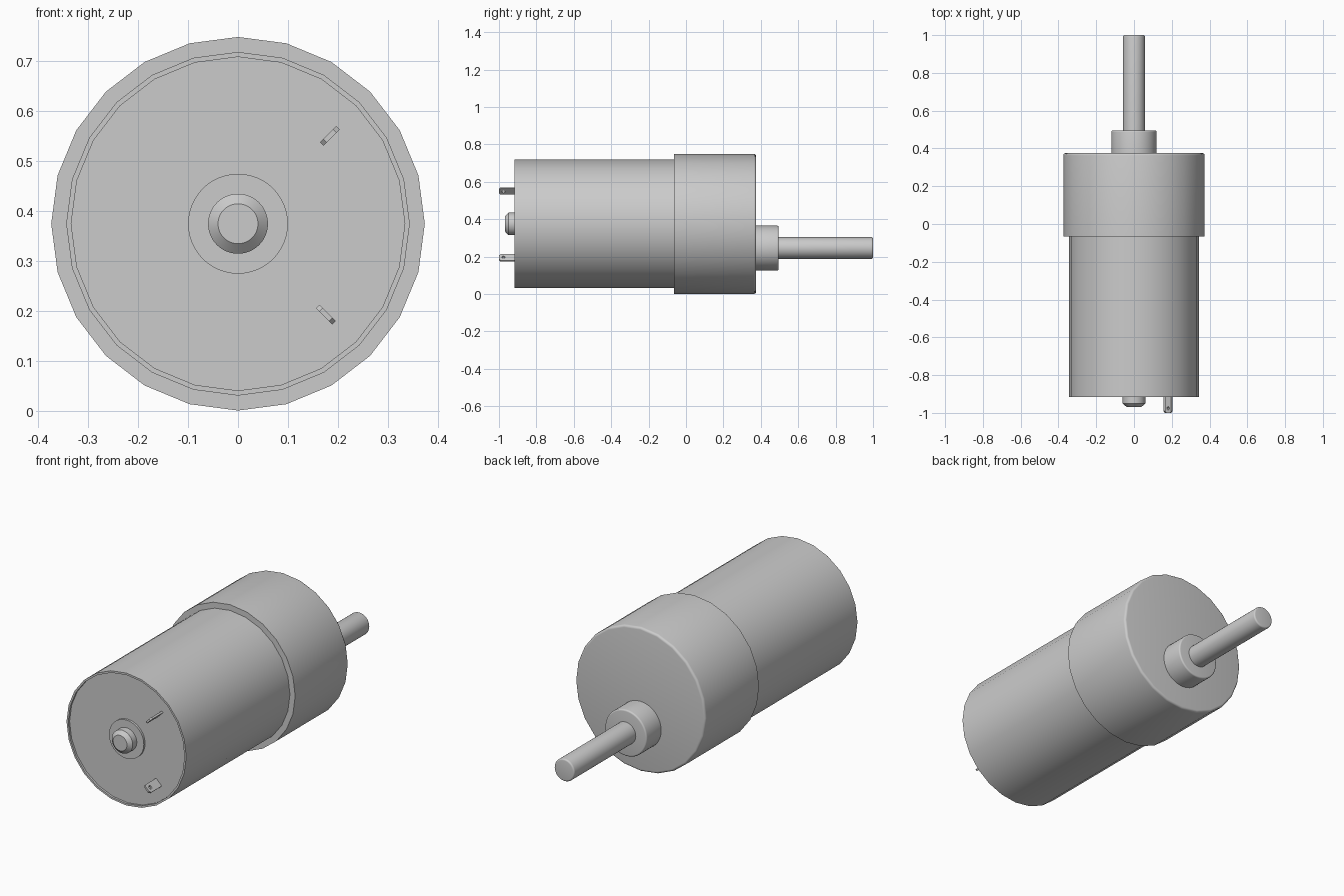
import bpy, bmesh
from math import sin, cos, pi, radians
from mathutils import Matrix

cube = bpy.data.objects.get("Cube")
if cube:
    bpy.data.objects.remove(cube, do_unlink=True)

metal = bpy.data.materials.new("grey metal")
metal.use_nodes = True
GREY = (0.6, 0.6, 0.6, 1)
metal.diffuse_color = GREY
metal.node_tree.nodes["Principled BSDF"].inputs["Base Color"].default_value = GREY

AXIS_Z = 0.375      # centre line of the motor
SHAFT_Z = 0.246     # centre line of the offset output shaft


def finish(obj):
    obj.data.materials.append(metal)
    bpy.ops.object.select_all(action='DESELECT')
    obj.select_set(True)
    bpy.context.view_layer.objects.active = obj
    bpy.ops.object.shade_smooth_by_angle(angle=radians(32))


def lathe(name, profile, z, sides):
    """Closed solid turned about the y direction from (radius, y) points."""
    bm = bmesh.new()
    rings = [[bm.verts.new((r * sin(2 * pi * i / sides), y, z + r * cos(2 * pi * i / sides)))
              for i in range(sides)] for r, y in profile]
    for a, b in zip(rings, rings[1:]):
        for i in range(sides):
            j = (i + 1) % sides
            bm.faces.new((a[i], a[j], b[j], b[i]))
    bm.faces.new(rings[0])
    bm.faces.new(rings[-1])
    bmesh.ops.recalc_face_normals(bm, faces=bm.faces)
    mesh = bpy.data.meshes.new(name)
    bm.to_mesh(mesh)
    bm.free()
    obj = bpy.data.objects.new(name, mesh)
    bpy.context.collection.objects.link(obj)
    finish(obj)


def rounded(r, y, size, steps=4):
    """Profile points of a rounded rear edge ending at y."""
    arc = [pi / 2 * k / steps for k in range(steps + 1)]
    return [(r - size + size * cos(t), y - size + size * sin(t)) for t in arc]


def terminal(name, x, z, angle):
    """Thin tab with clipped corners and a wire hole."""
    w, back, tip, clip = 0.023, -0.02, 0.095, 0.009
    outline = [(-w, back), (w, back), (w, tip - clip), (w - clip, tip),
               (clip - w, tip), (-w, tip - clip)]
    hole = [(0.009 * cos(pi * k / 8), 0.071 + 0.009 * sin(pi * k / 8)) for k in range(16)]
    curve = bpy.data.curves.new(name, 'CURVE')
    curve.dimensions = '2D'
    curve.fill_mode = 'BOTH'
    curve.extrude = 0.005
    for pts in (outline, hole):
        spline = curve.splines.new('POLY')
        spline.points.add(len(pts) - 1)
        for p, (u, v) in zip(spline.points, pts):
            p.co = (u, v, 0, 1)
        spline.use_cyclic_u = True
    obj = bpy.data.objects.new(name, curve)
    bpy.context.collection.objects.link(obj)
    c, s = cos(angle), sin(angle)
    obj.matrix_world = Matrix(((c, 0, s, x), (0, -1, 0, -0.905), (s, 0, -c, z), (0, 0, 0, 1)))
    bpy.ops.object.select_all(action='DESELECT')
    obj.select_set(True)
    bpy.context.view_layer.objects.active = obj
    bpy.ops.object.convert(target='MESH')
    finish(bpy.context.view_layer.objects.active)


# Motor can with a raised front rim
lathe("motor_can", [(0.334, -0.905), (0.334, -0.916), (0.344, -0.916), (0.344, -0.06)], AXIS_Z, 24)

# Gearbox housing with a rounded rear edge
lathe("gearbox_housing", [(0.374, -0.065)] + rounded(0.374, 0.375, 0.012), AXIS_Z, 24)

# Front bearing boss and the stub of the motor axle
lathe("bearing_boss", [(0.1, -0.9), (0.1, -0.916)], AXIS_Z, 48)
lathe("axle_stub", [(0.06, -0.9), (0.06, -0.95), (0.04, -0.968)], AXIS_Z, 48)

# Offset output collar and shaft
lathe("output_collar", [(0.12, 0.37)] + rounded(0.12, 0.495, 0.008), SHAFT_Z, 48)
lathe("output_shaft", [(0.058, 0.48)] + rounded(0.058, 1.0, 0.008), SHAFT_Z, 32)

# Electrical terminals
terminal("upper_terminal", 0.184, 0.551, radians(45))
terminal("lower_terminal", 0.176, 0.193, radians(-45))
